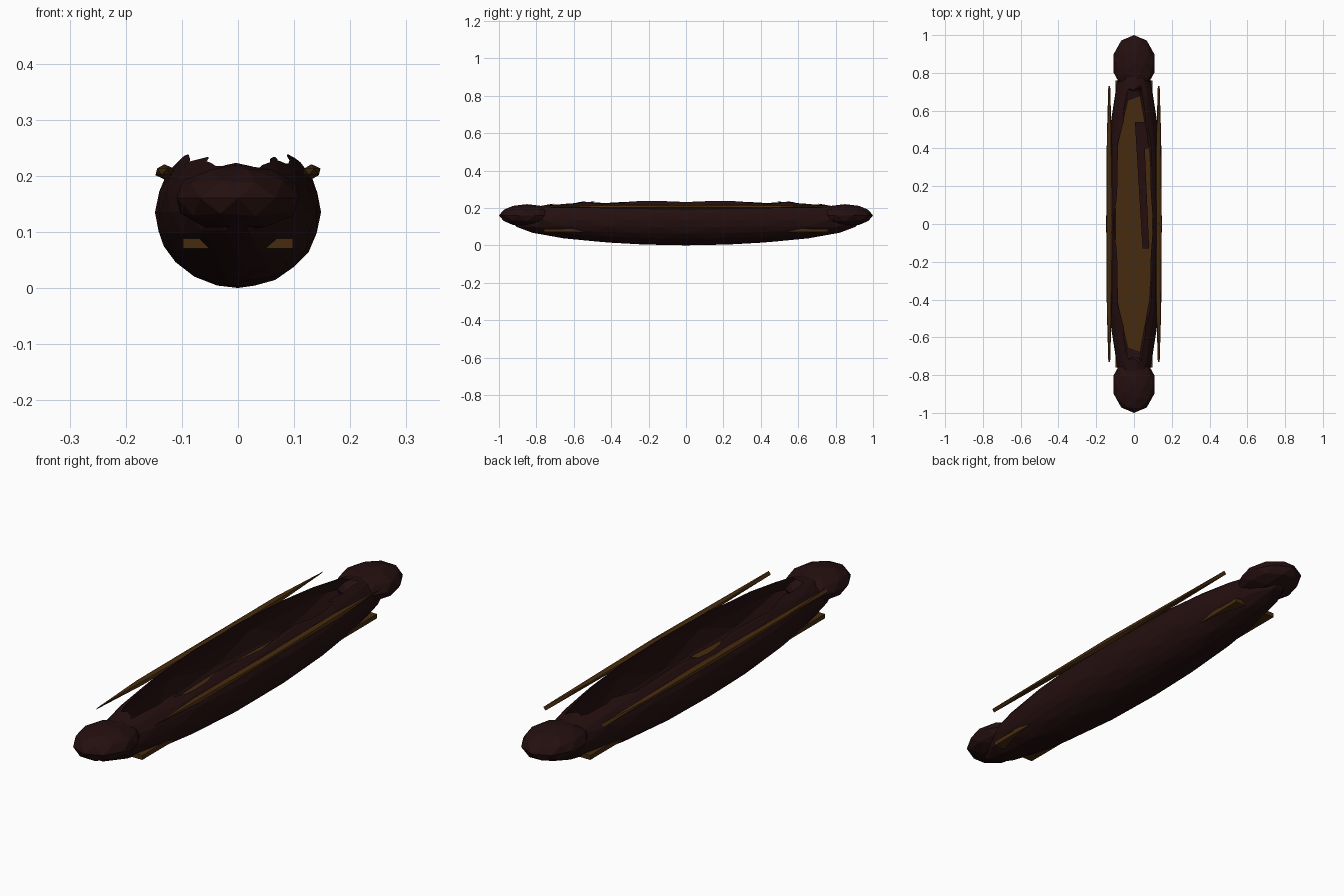
import bpy
import bmesh

if "Cube" in bpy.data.objects:
    bpy.data.objects.remove(bpy.data.objects["Cube"])


def material(name, rgb):
    mat = bpy.data.materials.new(name)
    mat.diffuse_color = (*rgb, 1)
    mat.use_nodes = True
    mat.node_tree.nodes["Principled BSDF"].inputs["Base Color"].default_value = mat.diffuse_color
    return mat


dark_wood = material("dark_wood", (0.018, 0.0048, 0.005))
light_wood = material("light_wood", (0.062, 0.024, 0.0045))


def finish(obj, name, mat):
    obj.name = name
    obj.data.materials.append(mat)
    bpy.ops.object.transform_apply(location=False, rotation=False, scale=True)
    return obj


def ball(name, detail, location, scale, mat):
    """Faceted ball stretched to the given half sizes."""
    bpy.ops.mesh.primitive_ico_sphere_add(subdivisions=detail, radius=1, location=location)
    obj = bpy.context.object
    obj.scale = scale
    return finish(obj, name, mat)


# Hull: a long faceted body hollowed out from above
hull = ball("hull", 3, (0, 0, 0.135), (0.148, 0.95, 0.135), dark_wood)
cutter = ball("hull_cutter", 2, (0, 0, 0.16), (0.125, 0.85, 0.133), dark_wood)
cutter.hide_render = True
cutter.hide_set(True)
hollow = hull.modifiers.new("hollow", "BOOLEAN")
hollow.operation = "DIFFERENCE"
hollow.solver = "EXACT"
hollow.object = cutter

# Rounded caps on both ends
for name, side in (("front_cap", -1), ("back_cap", 1)):
    ball(name, 2, (0, side * 0.85, 0.16), (0.115, 0.15, 0.06), dark_wood)

# Slim rails along both sides
for name, side in (("left_rail", -1), ("right_rail", 1)):
    ball(name, 1, (side * 0.131, 0, 0.207), (0.018, 0.858, 0.0135), light_wood)

# Floor board, its corners poke through the hull
bpy.ops.mesh.primitive_cube_add(size=1, location=(0, 0, 0.079))
floor = bpy.context.object
floor.scale = (0.196, 1.52, 0.018)
finish(floor, "floor_board", light_wood)

# Paddle lying on the floor: shaft and blade outline, extruded
outline = [(0.045, -0.13), (0.08, -0.13), (0.057, 0.40), (0.078, 0.40),
           (0.065, 0.54), (0.005, 0.54)]
bm = bmesh.new()
face = bm.faces.new([bm.verts.new((x, y, 0.086)) for x, y in outline])
top = bmesh.ops.extrude_face_region(bm, geom=[face])["geom"]
bmesh.ops.translate(bm, vec=(0, 0, 0.024),
                    verts=[v for v in top if isinstance(v, bmesh.types.BMVert)])
bmesh.ops.recalc_face_normals(bm, faces=bm.faces)
mesh = bpy.data.meshes.new("paddle")
bm.to_mesh(mesh)
bm.free()
mesh.materials.append(dark_wood)
bpy.context.collection.objects.link(bpy.data.objects.new("paddle", mesh))
